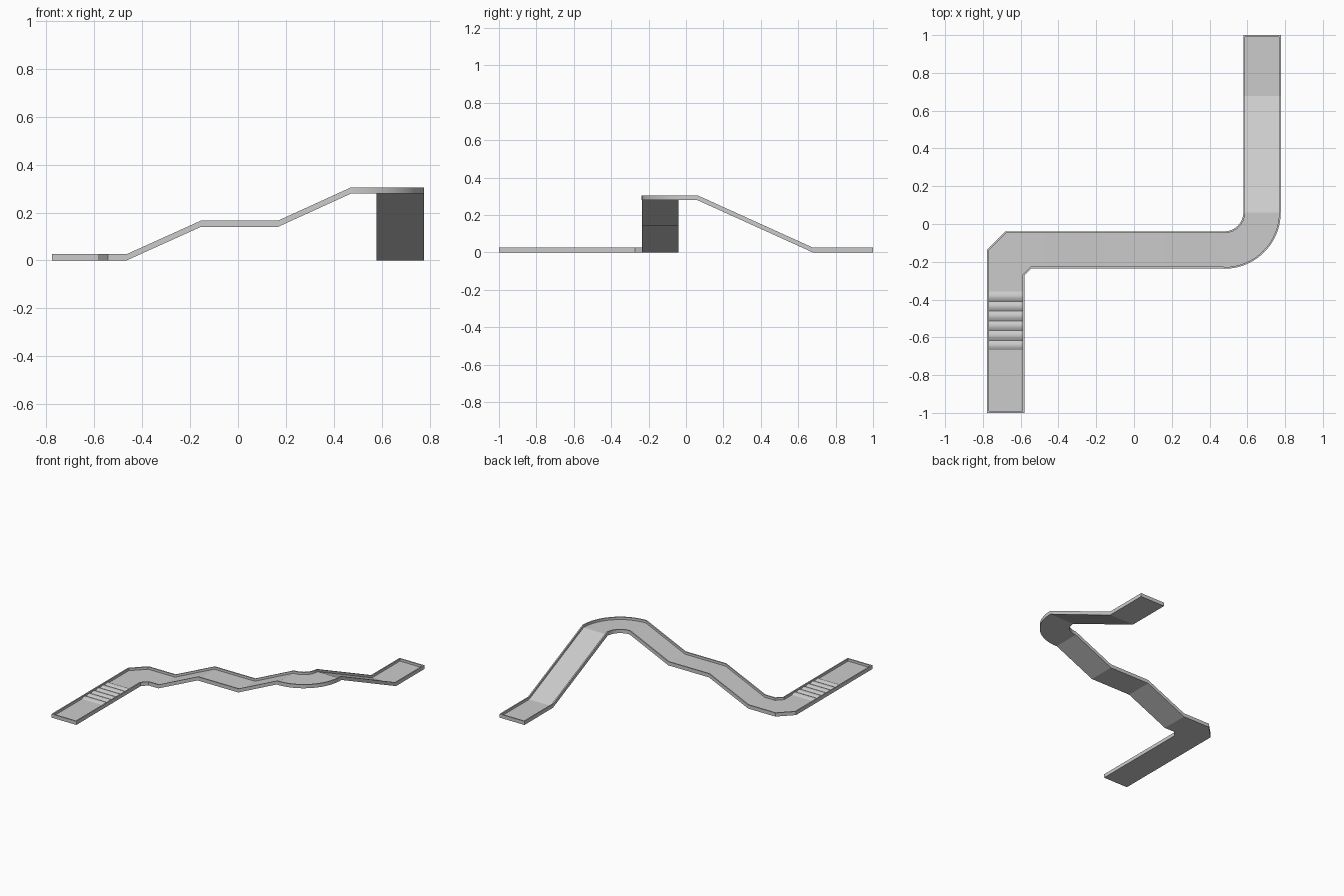
import bpy, bmesh
from math import sin, cos, pi, radians
from mathutils import Vector as V

if "Cube" in bpy.data.objects:
    bpy.data.objects.remove(bpy.data.objects["Cube"])

WALL, TOP, FLOOR = 0.009, 0.026, 0.009   # rim thickness, rim height, floor thickness
XL0, XL1 = -0.777, -0.58                 # left lane edges
YM0, YM1 = -0.235, -0.039                # middle lane edges
XR0, XR1 = 0.579, 0.777                  # right lane edges
st = []                                  # stations: left edge, right edge, base z, floor height


def add(l, r, z=0.0, h=FLOOR):
    st.append((V(l), V(r), z, h))


def lane_y(x0, x1, y, z=0.0, h=FLOOR):
    add((x0, y), (x1, y), z, h)


# front end wall and bumpy lane
lane_y(XL0, XL1, -1, h=TOP)
lane_y(XL0, XL1, -1 + WALL, h=TOP)
lane_y(XL0, XL1, -1 + WALL)
BUMPS, SEG = 6, 8
for i in range(BUMPS * SEG + 1):
    y = -0.668 + 0.31 * i / (BUMPS * SEG)
    lane_y(XL0, XL1, y, h=FLOOR + 0.009 * abs(sin(pi * i / SEG)))

# chamfered corner
add((XL0, -0.135), (XL1, -0.272))
add((-0.681, YM1), (-0.543, YM0))

# middle lane climbing in two ramps
for x, z in ((-0.465, 0), (-0.155, 0.14), (0.167, 0.14), (0.472, 0.279)):
    add((x, YM1), (x, YM0), z)

# rounded corner
cx, cy, N = 0.478, 0.062, 20
for i in range(N + 1):
    a = -pi / 2 + pi / 2 * i / N
    d = V((cos(a), sin(a)))
    c = V((cx, cy))
    add(c + d * (XR0 - cx), c + d * (XR1 - cx), 0.279)

# descent and back end wall
lane_y(XR0, XR1, 0.678)
lane_y(XR0, XR1, 1 - WALL)
lane_y(XR0, XR1, 1 - WALL, h=TOP)
lane_y(XR0, XR1, 1, h=TOP)


def inset(pts, side):
    """Mitred offset of an edge polyline towards the lane."""
    out = []
    for i, p in enumerate(pts):
        before = [p - q for q in reversed(pts[:i]) if (p - q).length > 1e-5]
        after = [q - p for q in pts[i + 1:] if (q - p).length > 1e-5]
        d0 = (before or after)[0].normalized()
        d1 = (after or before)[0].normalized()
        n0, n1 = V((d0.y, -d0.x)) * side, V((d1.y, -d1.x)) * side
        m = (n0 + n1).normalized()
        out.append(p + m * WALL / m.dot(n0))
    return out


left_in = inset([s[0] for s in st], 1)
right_in = inset([s[1] for s in st], -1)

# sweep the channel section through all stations
bm = bmesh.new()
rings = []
for (l, r, z, h), li, ri in zip(st, left_in, right_in):
    section = ((l, 0), (l, TOP), (li, TOP), (li, h), (ri, h), (ri, TOP), (r, TOP), (r, 0))
    rings.append([bm.verts.new((p.x, p.y, z + k)) for p, k in section])
for a, b in zip(rings, rings[1:]):
    for i in range(8):
        j = (i + 1) % 8
        bm.faces.new((a[i], a[j], b[j], b[i]))
bm.faces.new(rings[0])
bm.faces.new(rings[-1])
bmesh.ops.remove_doubles(bm, verts=bm.verts, dist=1e-5)
bmesh.ops.dissolve_degenerate(bm, edges=bm.edges, dist=1e-6)
bmesh.ops.recalc_face_normals(bm, faces=bm.faces)

mesh = bpy.data.meshes.new("track")
bm.to_mesh(mesh)
bm.free()
track = bpy.data.objects.new("track", mesh)
bpy.context.collection.objects.link(track)
bpy.context.view_layer.objects.active = track
track.select_set(True)
bpy.ops.object.shade_smooth_by_angle(angle=radians(20))
